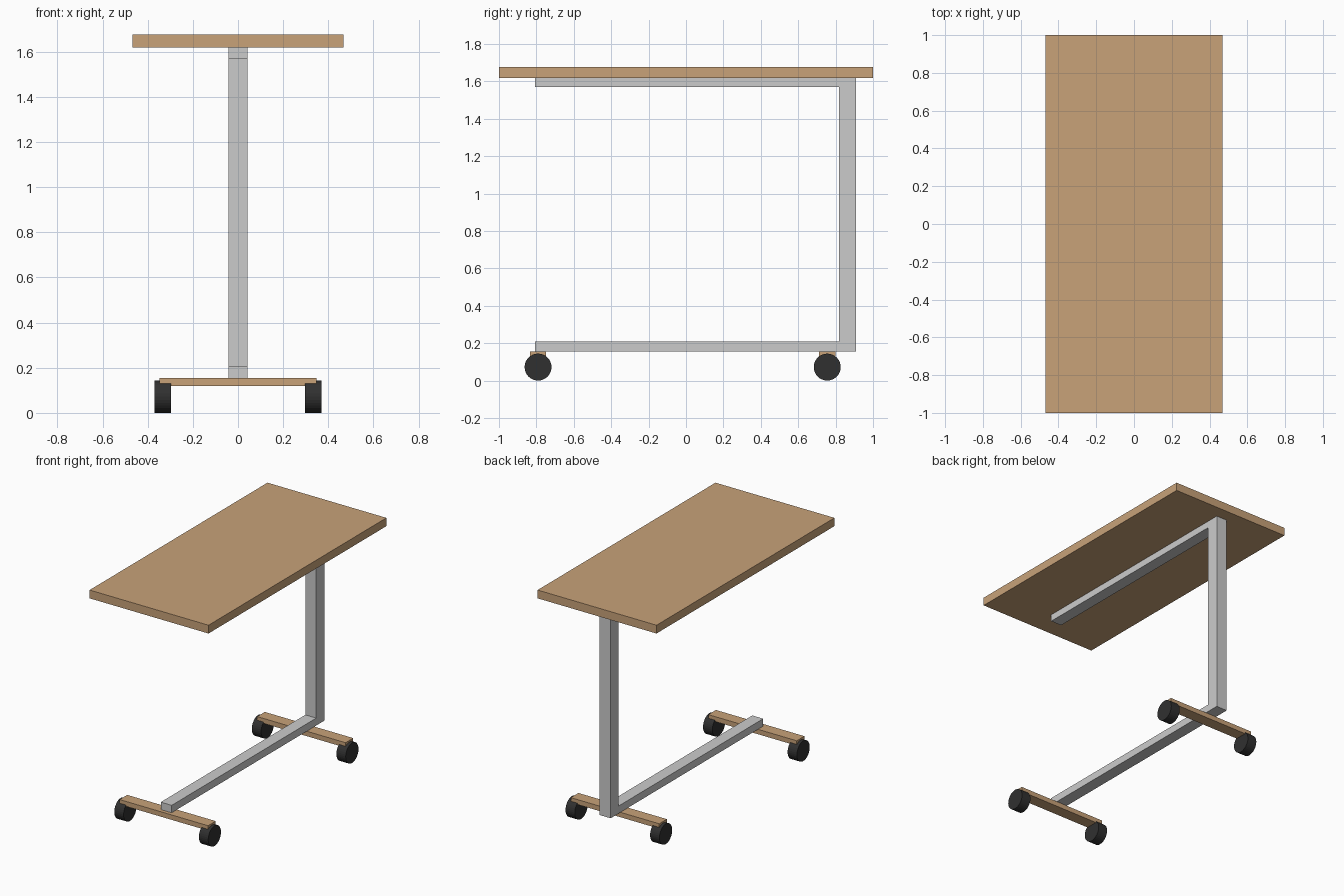
import bpy, bmesh, math
from mathutils import Matrix

if "Cube" in bpy.data.objects:
    bpy.data.objects.remove(bpy.data.objects["Cube"])


def material(name, rgb):
    m = bpy.data.materials.new(name)
    m.diffuse_color = (*rgb, 1)
    m.use_nodes = True
    m.node_tree.nodes["Principled BSDF"].inputs["Base Color"].default_value = m.diffuse_color
    return m


wood = material("wood", (0.578, 0.362, 0.191))
rubber = material("rubber", (0.03, 0.03, 0.03))


def finish(bm, name, mat=None):
    bmesh.ops.recalc_face_normals(bm, faces=bm.faces)
    mesh = bpy.data.meshes.new(name)
    bm.to_mesh(mesh)
    bm.free()
    if mat:
        mesh.materials.append(mat)
    ob = bpy.data.objects.new(name, mesh)
    bpy.context.collection.objects.link(ob)
    return ob


def box(name, x, y, z, mat=None):
    bm = bmesh.new()
    spans = (x, y, z)
    size = [b - a for a, b in spans]
    centre = [(a + b) / 2 for a, b in spans]
    bmesh.ops.create_cube(bm, size=1, matrix=Matrix.Translation(centre) @ Matrix.Diagonal((*size, 1)))
    return finish(bm, name, mat)


def wheel(name, x, y, radius=0.072, width=0.073):
    bm = bmesh.new()
    bmesh.ops.create_cone(bm, cap_ends=True, segments=32, radius1=radius, radius2=radius, depth=width,
                          matrix=Matrix.Translation((x, y, radius)) @ Matrix.Rotation(math.pi / 2, 4, 'Y'))
    return finish(bm, name, rubber)


# Table top
box("table_top", (-0.468, 0.468), (-1, 1), (1.618, 1.677), wood)

# C-shaped frame: side profile (y, z) extruded across x
profile = [(-0.807, 0.155), (0.909, 0.155), (0.909, 1.618), (-0.807, 1.618),
           (-0.807, 1.569), (0.818, 1.569), (0.818, 0.208), (-0.807, 0.208)]
bm = bmesh.new()
face = bm.faces.new([bm.verts.new((-0.043, y, z)) for y, z in profile])
side = bmesh.ops.extrude_face_region(bm, geom=[face])["geom"]
bmesh.ops.translate(bm, vec=(0.086, 0, 0), verts=[v for v in side if isinstance(v, bmesh.types.BMVert)])
finish(bm, "frame")

# Cross feet, each with a wheel at both ends
for label, y in (("front", -0.791), ("back", 0.755)):
    box(f"{label}_foot", (-0.348, 0.348), (y - 0.043, y + 0.043), (0.12, 0.155), wood)
    for s, hand in ((-1, "left"), (1, "right")):
        wheel(f"{label}_{hand}_wheel", s * 0.333, y)
